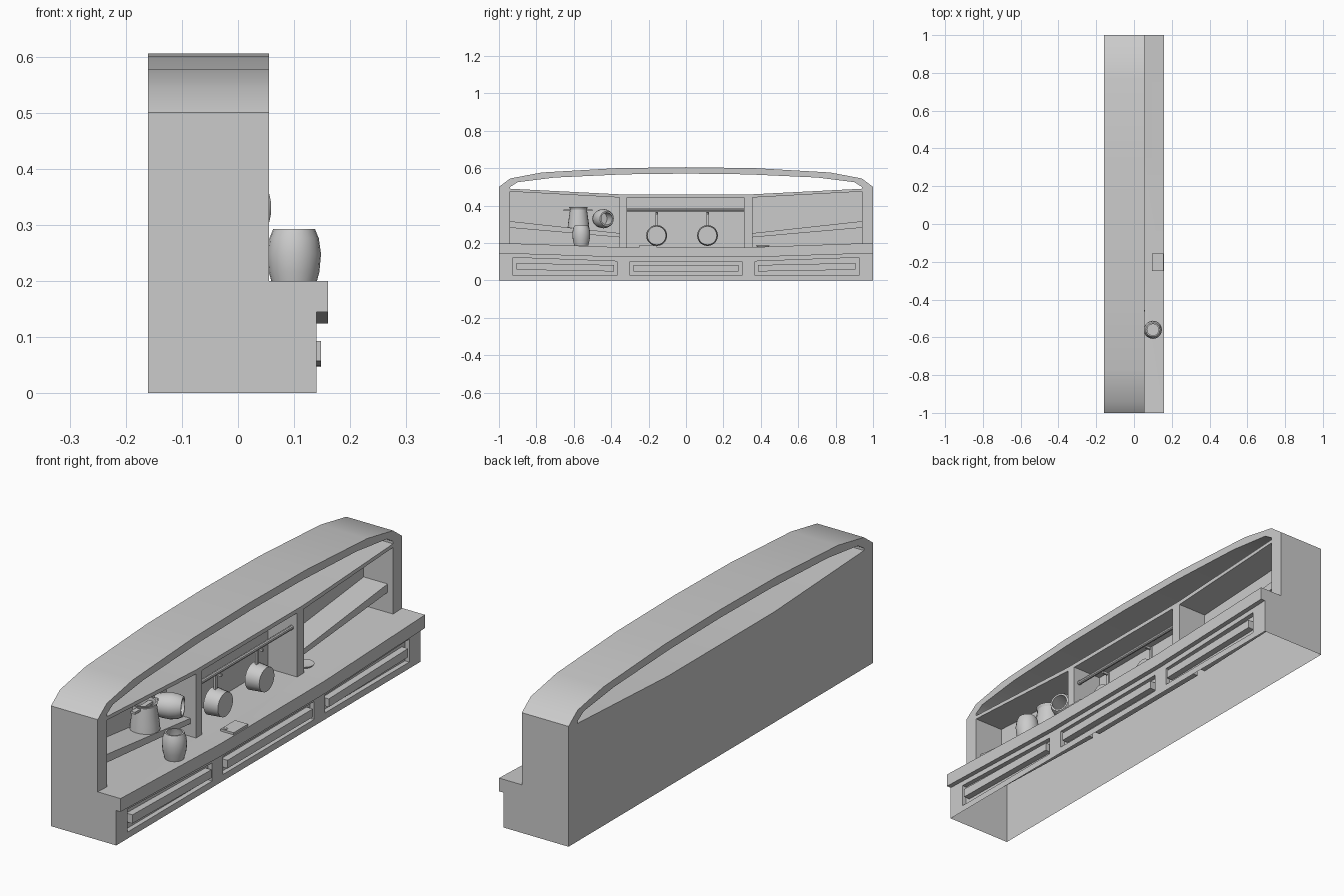
import bpy, bmesh, math
from mathutils import Matrix

cube = bpy.data.objects.get("Cube")
if cube:
    bpy.data.objects.remove(cube)

grey = bpy.data.materials.new("light grey")
grey.use_nodes = True
grey.diffuse_color = (0.6, 0.6, 0.6, 1)
grey.node_tree.nodes["Principled BSDF"].inputs["Base Color"].default_value = (0.6, 0.6, 0.6, 1)


def make(name, bm, smooth=False):
    bmesh.ops.recalc_face_normals(bm, faces=bm.faces)
    mesh = bpy.data.meshes.new(name)
    bm.to_mesh(mesh)
    bm.free()
    mesh.materials.append(grey)
    ob = bpy.data.objects.new(name, mesh)
    bpy.context.collection.objects.link(ob)
    if smooth:
        shade(ob)
    return ob


def activate(ob):
    bpy.ops.object.select_all(action='DESELECT')
    ob.select_set(True)
    bpy.context.view_layer.objects.active = ob


def shade(ob):
    activate(ob)
    bpy.ops.object.shade_smooth_by_angle(angle=math.radians(30))


def prism(name, outline, x0, x1):
    """Extrude a (y, z) outline along x."""
    bm = bmesh.new()
    face = bm.faces.new([bm.verts.new((x0, y, z)) for y, z in outline])
    ext = bmesh.ops.extrude_face_region(bm, geom=[face])["geom"]
    verts = [v for v in ext if isinstance(v, bmesh.types.BMVert)]
    bmesh.ops.translate(bm, verts=verts, vec=(x1 - x0, 0, 0))
    return make(name, bm)


def strip(ya, yb, low_a, low_b, top_a, top_b):
    return [(ya, low_a), (yb, low_b), (yb, top_b), (ya, top_a)]


def flip(outline):
    return [(-y, z) for y, z in outline]


def symmetric(half):
    """Complete a half outline running from the -y side to the middle."""
    return half + [(-y, z) for y, z in reversed(half) if y != 0]


def boolean(ob, other, operation):
    activate(ob)
    mod = ob.modifiers.new("cut", 'BOOLEAN')
    mod.operation = operation
    mod.solver = 'EXACT'
    mod.object = other
    bpy.ops.object.modifier_apply(modifier=mod.name)
    bpy.data.objects.remove(other)


def lathe(name, profile, matrix, steps=20):
    """Spin an (r, z) profile about z, then place it."""
    bm = bmesh.new()
    verts = [bm.verts.new((r, 0, z)) for r, z in profile]
    edges = [bm.edges.new(p) for p in zip(verts, verts[1:])]
    bmesh.ops.spin(bm, geom=verts + edges, cent=(0, 0, 0), axis=(0, 0, 1),
                   angle=math.tau, steps=steps, use_duplicate=False)
    bmesh.ops.remove_doubles(bm, verts=bm.verts, dist=1e-5)
    bm.transform(matrix)
    return make(name, bm, True)


def at(x, y, z):
    return Matrix.Translation((x, y, z))


FACING_X = Matrix.Rotation(math.pi / 2, 4, 'Y')

BACK, FRONT, BASE, INNER = -0.16, 0.055, 0.14, -0.08

# Arched upper body with a through opening below the arch
body = prism("dresser_body", symmetric([(-1, 0), (-1, 0.5), (-0.94, 0.545), (-0.77, 0.577),
             (-0.37, 0.6), (0, 0.605)]), BACK, FRONT)
arch = symmetric([(-0.94, 0.5), (-0.9, 0.525), (-0.7, 0.55), (-0.33, 0.567), (0, 0.571)])
floor = [(0.94, 0.49), (0.35, 0.46), (-0.35, 0.46), (-0.94, 0.49)]
boolean(body, prism("opening", arch + floor, BACK - 0.1, FRONT + 0.1), 'DIFFERENCE')

# Three open bays
side_bay = strip(-0.94, -0.355, 0.15, 0.15, 0.475, 0.443)
for bay in (side_bay, flip(side_bay), strip(-0.315, 0.31, 0.15, 0.15, 0.443, 0.443)):
    boolean(body, prism("bay", bay, INNER, FRONT + 0.1), 'DIFFERENCE')

# Base cabinet and sagging worktop
base = symmetric([(-1, 0), (-1, 0.16), (-0.34, 0.14), (0, 0.14)])[:-1]
base = [(-1, 0), (-1, 0.16), (-0.34, 0.14), (0.34, 0.14), (1, 0.16), (1, 0)]
boolean(body, prism("base", base, FRONT - 0.05, BASE), 'UNION')
top = [(-1, 0.145), (-1, 0.2), (-0.34, 0.177), (0.34, 0.177), (1, 0.2),
       (1, 0.145), (0.34, 0.124), (-0.34, 0.124)]
boolean(body, prism("worktop", top, INNER - 0.01, 0.16), 'UNION')

# Drawer recesses with raised fronts
recess = strip(-0.925, -0.37, 0.027, 0.027, 0.122, 0.102)
panel = strip(-0.905, -0.385, 0.057, 0.048, 0.093, 0.082)
middle = strip(-0.3, 0.3, 0.027, 0.027, 0.102, 0.102)
middle_panel = strip(-0.28, 0.28, 0.047, 0.047, 0.081, 0.081)
drawers = [("right", recess, panel), ("middle", middle, middle_panel),
           ("left", flip(recess), flip(panel))]
for side, hole, plate in drawers:
    boolean(body, prism("recess", hole, 0.12, 0.2), 'DIFFERENCE')
    prism(side + "_drawer_front", plate, 0.12, 0.148)

# The cabinet is a shell, open underneath
bm = bmesh.new()
bm.from_mesh(body.data)
under = [f for f in bm.faces if f.calc_center_median().z < 0.001]
bmesh.ops.delete(bm, geom=under, context='FACES')
bm.to_mesh(body.data)
bm.free()
shade(body)

# Sloping shelves in the side bays
shelf = strip(-0.945, -0.35, 0.282, 0.23, 0.317, 0.252)
prism("right_shelf", shelf, INNER - 0.005, 0.03)
prism("left_shelf", flip(shelf), INNER - 0.005, 0.03)

# Hanging rail with two pans
rail = at(0.03, 0, 0.377) @ Matrix.Rotation(math.pi / 2, 4, 'X')
lathe("hanging_rail", [(0, -0.315), (0.009, -0.315), (0.009, 0.32), (0, 0.32)], rail, 10)
for i, y in enumerate((-0.157, 0.115)):
    lathe(f"pan_{i + 1}", [(0, 0.005), (0.046, 0.005), (0.053, -0.05), (0.056, -0.05),
          (0.05, 0.012), (0, 0.012)], at(0.04, y, 0.24) @ FACING_X)
    prism(f"pan_handle_{i + 1}", strip(y - 0.007, y + 0.007, 0.285, 0.285, 0.365, 0.365),
          0.003, 0.011)
    prism(f"pan_hook_{i + 1}", strip(y - 0.004, y + 0.004, 0.352, 0.352, 0.362, 0.362),
          0.01, 0.035)

# Jar on the worktop
jar = [(0, 0), (0.037, 0), (0.045, 0.03), (0.048, 0.062), (0.044, 0.09), (0.037, 0.107),
       (0.03, 0.107), (0.035, 0.085), (0.035, 0.02), (0, 0.02)]
lathe("jar", jar, at(0.1, -0.56, 0.186))

# Flared pot with side handles on the shelf
lathe("shelf_pot", [(0, 0), (0.058, 0), (0.055, 0.03), (0.045, 0.1), (0.05, 0.112),
      (0.042, 0.112), (0.04, 0.1), (0.045, 0.02), (0, 0.02)], at(-0.025, -0.575, 0.28))
prism("pot_handle", strip(-0.655, -0.5, 0.37, 0.37, 0.38, 0.38), -0.035, -0.015)

# Jar lying on its side on the shelf
lying = at(-0.055, -0.465, 0.33) @ Matrix.Rotation(0.4, 4, 'Z') @ FACING_X
lathe("lying_jar", [(r * 1.08, z) for r, z in jar], lying)

# Chopping board and a small dish on the worktop
board = prism("chopping_board", strip(-0.25, -0.155, 0.17, 0.17, 0.186, 0.186), 0.095, 0.155)
boolean(board, prism("hole", [(-0.236 + 0.008 * math.cos(a * math.tau / 12),
        0.008 * math.sin(a * math.tau / 12)) for a in range(12)], -0.1, 0.1), 'DIFFERENCE')
lathe("board_knob", [(0.01, 0), (0.01, 0.0025), (0.007, 0.0025), (0.007, 0)],
      at(0.108, -0.236, 0.185), 12)
lathe("small_dish", [(0, 0), (0.03, 0), (0.037, 0.009), (0.032, 0.009), (0, 0.004)],
      at(0.02, 0.41, 0.178))
